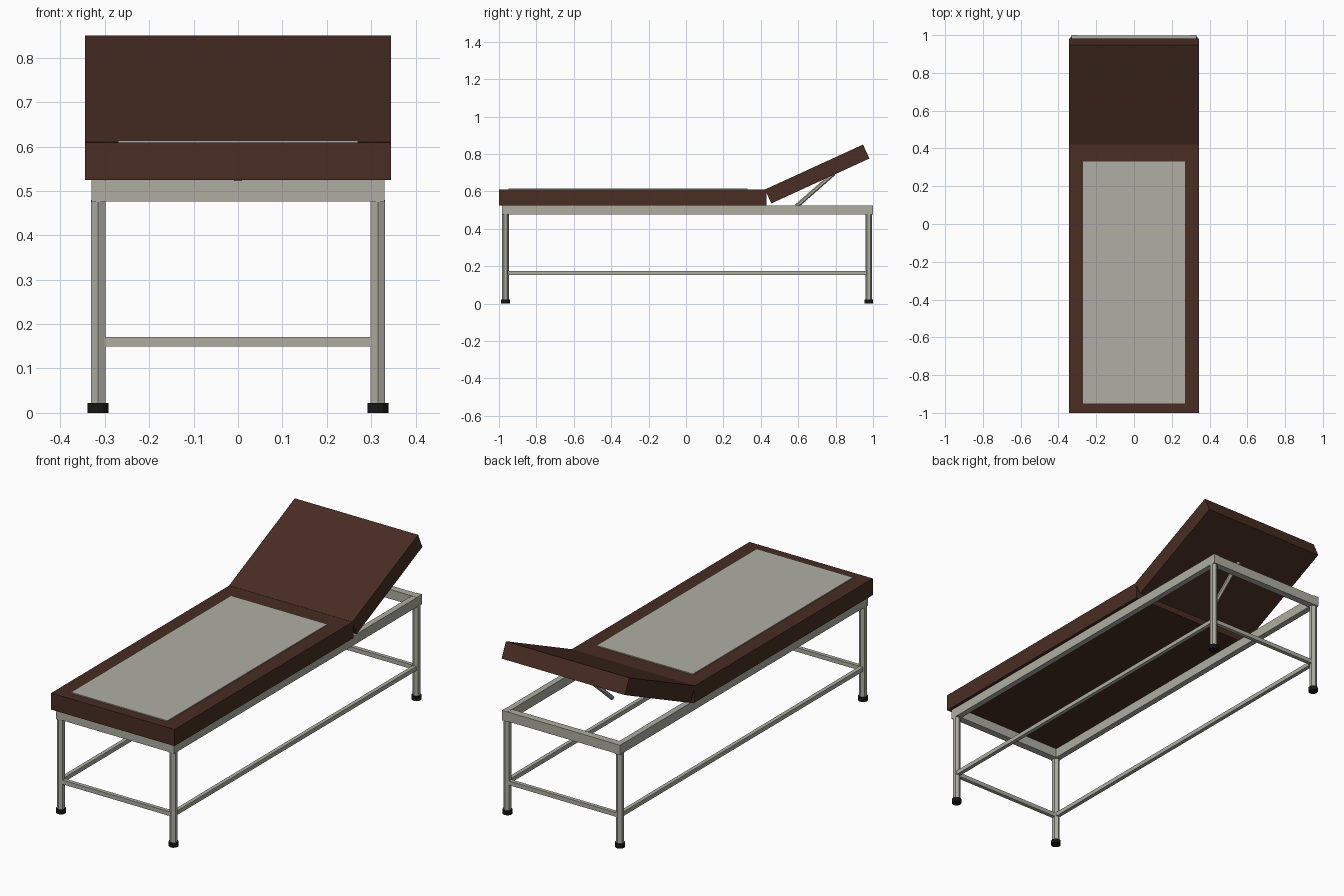
import bpy
import math
from mathutils import Vector

if "Cube" in bpy.data.objects:
    bpy.data.objects.remove(bpy.data.objects["Cube"], do_unlink=True)


def material(name, rgb):
    m = bpy.data.materials.new(name)
    m.use_nodes = True
    m.diffuse_color = (*rgb, 1)
    m.node_tree.nodes["Principled BSDF"].inputs["Base Color"].default_value = (*rgb, 1)
    return m


BROWN = material("brown leather", (0.065, 0.026, 0.017))
STEEL = material("grey painted steel", (0.42, 0.42, 0.36))
PAPER = material("pale grey sheet", (0.43, 0.42, 0.375))
RUBBER = material("black rubber", (0.008, 0.008, 0.008))


def box(name, low, high, mat):
    low, high = Vector(low), Vector(high)
    bpy.ops.mesh.primitive_cube_add(size=1, location=(low + high) / 2)
    ob = bpy.context.object
    ob.name = name
    ob.scale = high - low
    ob.data.materials.append(mat)
    return ob


def rod(name, start, end, radius, sides, mat):
    start, end = Vector(start), Vector(end)
    axis = end - start
    bpy.ops.mesh.primitive_cylinder_add(vertices=sides, radius=radius,
                                        depth=axis.length, location=(start + end) / 2)
    ob = bpy.context.object
    ob.name = name
    if axis.x or axis.y:
        ob.rotation_euler = axis.to_track_quat('Z', 'Y').to_euler()
    ob.data.materials.append(mat)
    return ob


LEG_X, FRONT_Y, BACK_Y = 0.315, -0.965, 0.977

# Padded bed and the paper sheet on it
box("mattress", (-0.345, -1, 0.525), (0.345, 0.43, 0.609), BROWN)
box("paper_sheet", (-0.27, -0.95, 0.607), (0.27, 0.33, 0.614), PAPER)

# Raised backrest, turned about its top hinge edge
angle = math.radians(24.6)
along = Vector((0, math.cos(angle), math.sin(angle)))
down = Vector((0, math.sin(angle), -math.cos(angle)))
length, thick = 0.577, 0.082
backrest = box("backrest", (-0.345, 0, 0), (0.345, length, thick), BROWN)
backrest.location = Vector((0, 0.422, 0.61)) + along * length / 2 + down * thick / 2
backrest.rotation_euler.x = angle
rod("backrest_strut", (0, 0.59, 0.52), (0, 0.79, 0.695), 0.011, 6, STEEL)

# Legs, corner blocks and feet
for side, x in (("left", LEG_X), ("right", -LEG_X)):
    for end, y in (("front", FRONT_Y), ("back", BACK_Y)):
        tag = f"{end}_{side}"
        rod(f"{tag}_leg", (x, y, 0.015), (x, y, 0.48), 0.0185, 6, STEEL)
        box(f"{tag}_corner", (x - 0.015, y - 0.019, 0.475),
            (x + 0.015, y + 0.023, 0.525), STEEL)
        rod(f"{tag}_foot", (x, y, 0), (x, y, 0.022), 0.0235, 12, RUBBER)
    # Long rails
    box(f"{side}_top_rail", (x - 0.015, FRONT_Y, 0.476), (x + 0.015, BACK_Y, 0.524), STEEL)
    box(f"{side}_lower_rail", (x - 0.01, FRONT_Y, 0.152), (x + 0.01, BACK_Y, 0.173), STEEL)

# End rails
for end, y in (("front", FRONT_Y), ("back", BACK_Y)):
    box(f"{end}_top_rail", (-LEG_X, y - 0.016, 0.476), (LEG_X, y + 0.02, 0.524), STEEL)
    box(f"{end}_lower_rail", (-LEG_X, y - 0.01, 0.15), (LEG_X, y + 0.01, 0.171), STEEL)
